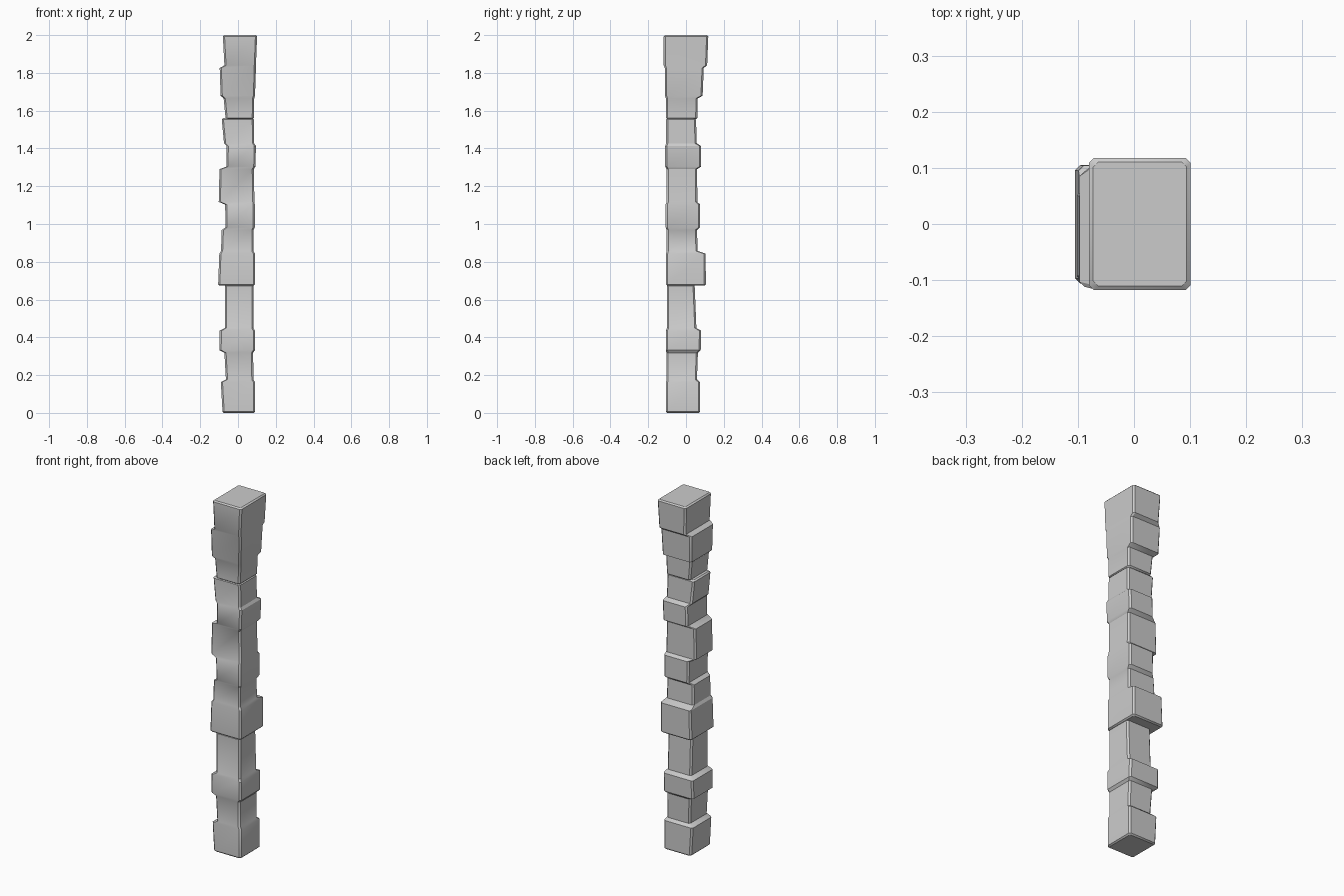
import bpy
import bmesh
from math import radians

old = bpy.data.objects.get("Cube")
if old:
    bpy.data.objects.remove(old, do_unlink=True)

stone = bpy.data.materials.new("grey stone")
stone.use_nodes = True
stone.diffuse_color = (0.6, 0.6, 0.6, 1)
stone.node_tree.nodes["Principled BSDF"].inputs["Base Color"].default_value = (0.6, 0.6, 0.6, 1)

MM = 0.001      # course sizes are given in thousandths
STEP = 0.007    # half height of the slope between two courses
CHAMFER = 0.009


def ring(bm, x0, x1, y0, y1, z, inset=0.0):
    """One horizontal rectangle with cut corners."""
    x0, x1, y0, y1 = x0 + inset, x1 - inset, y0 + inset, y1 - inset
    c = CHAMFER
    outline = [(x0 + c, y0), (x1 - c, y0), (x1, y0 + c), (x1, y1 - c),
               (x1 - c, y1), (x0 + c, y1), (x0, y1 - c), (x0, y0 + c)]
    return [bm.verts.new((x, y, z)) for x, y in outline]


def stone_block(name, base, courses):
    """Loft courses: top, left low/high, right low/high, front, back low/high."""
    bm = bmesh.new()
    rings = []
    low = base
    for i, (top, xl, xh, rl, rh, front, bl, bh) in enumerate(courses):
        lower = [v * MM for v in (xl, rl, front, bl)]
        upper = [v * MM for v in (xh, rh, front, bh)]
        z0, z1 = low * MM, top * MM
        if i == 0:
            rings.append(ring(bm, *lower, z0, CHAMFER * 0.8))
        rings.append(ring(bm, *lower, z0 + STEP))
        rings.append(ring(bm, *upper, z1 - STEP))
        if i == len(courses) - 1:
            rings.append(ring(bm, *upper, z1, CHAMFER * 0.8))
        low = top
    for a, b in zip(rings, rings[1:]):
        for k in range(len(a)):
            n = (k + 1) % len(a)
            bm.faces.new((a[k], a[n], b[n], b[k]))
    bm.faces.new(rings[0][::-1])
    bm.faces.new(rings[-1])
    bmesh.ops.recalc_face_normals(bm, faces=bm.faces)
    mesh = bpy.data.meshes.new(name)
    bm.to_mesh(mesh)
    bm.free()
    mesh.materials.append(stone)
    obj = bpy.data.objects.new(name, mesh)
    bpy.context.collection.objects.link(obj)
    bpy.ops.object.select_all(action="DESELECT")
    obj.select_set(True)
    bpy.context.view_layer.objects.active = obj
    bpy.ops.object.shade_smooth_by_angle(angle=radians(30))


# Lower third of the pillar
stone_block("lower_stones", 0, [
    (170, -82, -91, 90, 90, -106, 75, 74),
    (325, -64, -72, 82, 80, -103, 58, 63),
    (442, -98, -97, 90, 90, -107, 78, 80),
    (680, -70, -70, 82, 82, -101, 55, 46),
])

# Middle stones
stone_block("middle_stones", 674, [
    (850, -105, -99, 90, 90, -106, 105, 104),
    (975, -90, -86, 82, 82, -102, 62, 58),
    (1110, -66, -68, 89, 89, -108, 75, 75),
    (1297, -102, -98, 87, 84, -102, 60, 59),
    (1420, -62, -60, 92, 95, -110, 80, 80),
    (1560, -74, -86, 86, 84, -105, 57, 53),
])

# Upper stones, flaring towards the top
stone_block("upper_stones", 1555, [
    (1672, -66, -76, 84, 86, -106, 60, 62),
    (1833, -92, -97, 90, 95, -112, 88, 94),
    (2000, -72, -80, 95, 101, -118, 112, 118),
])
